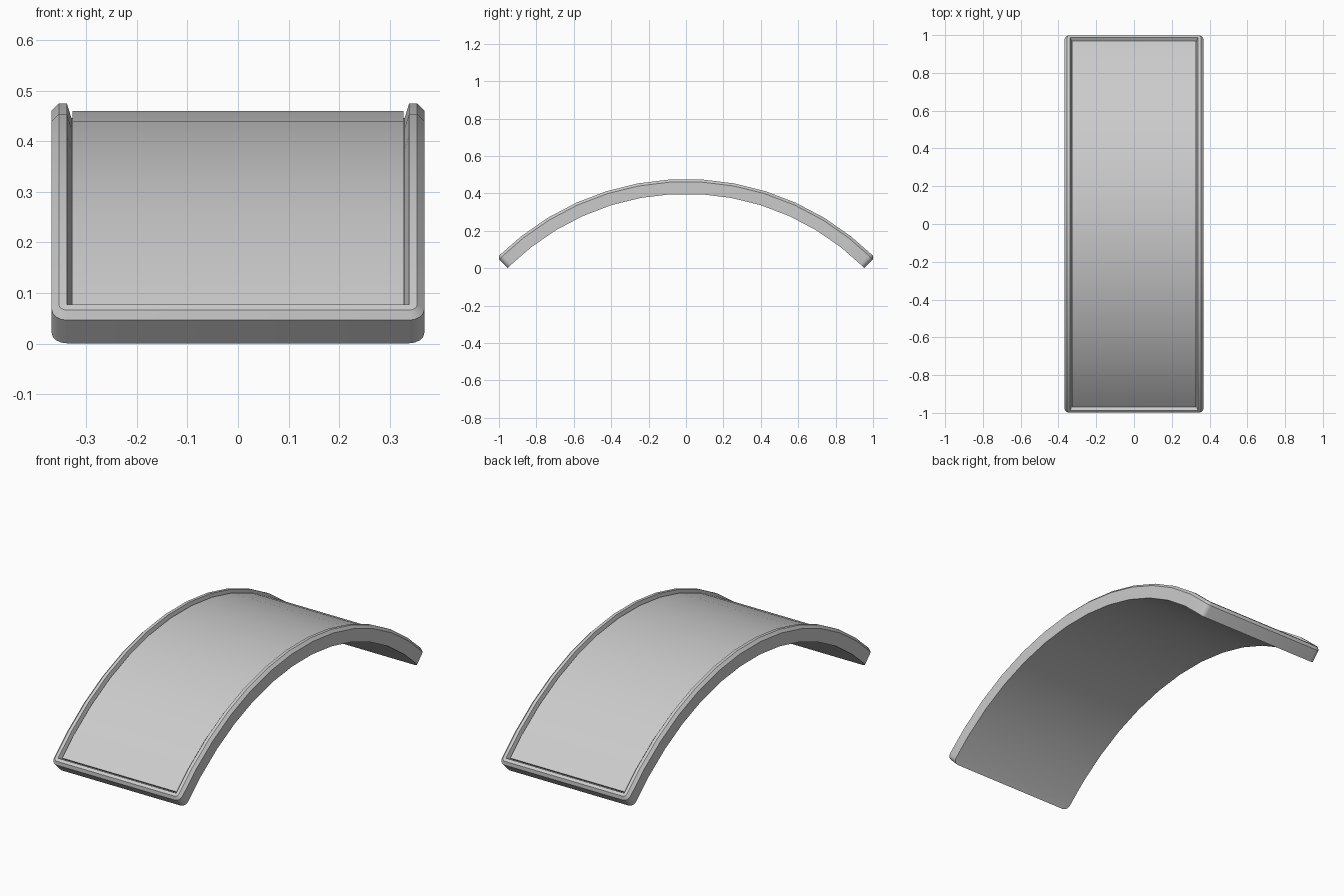
import bpy, bmesh, math

cube = bpy.data.objects.get("Cube")
if cube:
    bpy.data.objects.remove(cube)

HALF_WIDTH = 0.368
CENTRE_Z = -0.944          # axis of the arch
END = math.radians(45.25)  # half of the arc
SEGMENTS = 13
ARC_SCALE = 1.4            # turns an arc length into an angle
CORNER = 0.03
CORNER_STEPS = 4

grey = bpy.data.materials.new("plain_grey")
grey.use_nodes = True
grey.diffuse_color = (0.6, 0.6, 0.6, 1)
grey.node_tree.nodes["Principled BSDF"].inputs["Base Color"].default_value = (0.6, 0.6, 0.6, 1)


def half_outline(inset):
    """Right half of a rounded rectangle as (x, angle), back end to front end."""
    radius = max(CORNER - inset, 0.001)
    cx = HALF_WIDTH - inset - radius
    ca = END - (inset + radius) / ARC_SCALE
    corner = []
    for i in range(CORNER_STEPS + 1):
        t = math.pi / 2 * i / CORNER_STEPS
        corner.append((cx + radius * math.sin(t), ca + radius * math.cos(t) / ARC_SCALE))
    side = [(HALF_WIDTH - inset, END * (1 - 2 * k / SEGMENTS)) for k in range(1, SEGMENTS)]
    return corner + side + [(x, -a) for x, a in reversed(corner)]


def bent_part(name, rings):
    """Loft (inset, radius) rings bent round the arch, closed below and above."""
    bm = bmesh.new()
    loops = []
    for inset, r in rings:
        half = half_outline(inset)
        outline = half + [(-x, a) for x, a in reversed(half)]
        loops.append([bm.verts.new((x, r * math.sin(a), CENTRE_Z + r * math.cos(a)))
                      for x, a in outline])
    n = len(loops[0])
    for low, high in zip(loops, loops[1:]):
        for i in range(n):
            j = (i + 1) % n
            bm.faces.new((low[i], low[j], high[j], high[i]))
    for loop in (loops[0], loops[-1]):
        for i in range(n // 2 - 1):
            bm.faces.new((loop[i], loop[i + 1], loop[n - 2 - i], loop[n - 1 - i]))
    bmesh.ops.recalc_face_normals(bm, faces=bm.faces)
    mesh = bpy.data.meshes.new(name)
    bm.to_mesh(mesh)
    bm.free()
    mesh.materials.append(grey)
    obj = bpy.data.objects.new(name, mesh)
    bpy.context.collection.objects.link(obj)
    bpy.ops.object.select_all(action='DESELECT')
    obj.select_set(True)
    bpy.context.view_layer.objects.active = obj
    bpy.ops.object.shade_smooth_by_angle(angle=math.radians(30))
    return obj


# Curved tray: underside, outer wall, chamfer, flat rim, sloping inner wall
bent_part("arched_frame", [(0, 1.342), (0, 1.407), (0.014, 1.421), (0.030, 1.421), (0.039, 1.392)])

# Panel set inside the rim, with a fine groove around it
bent_part("inset_panel", [(0.041, 1.375), (0.041, 1.406)])
